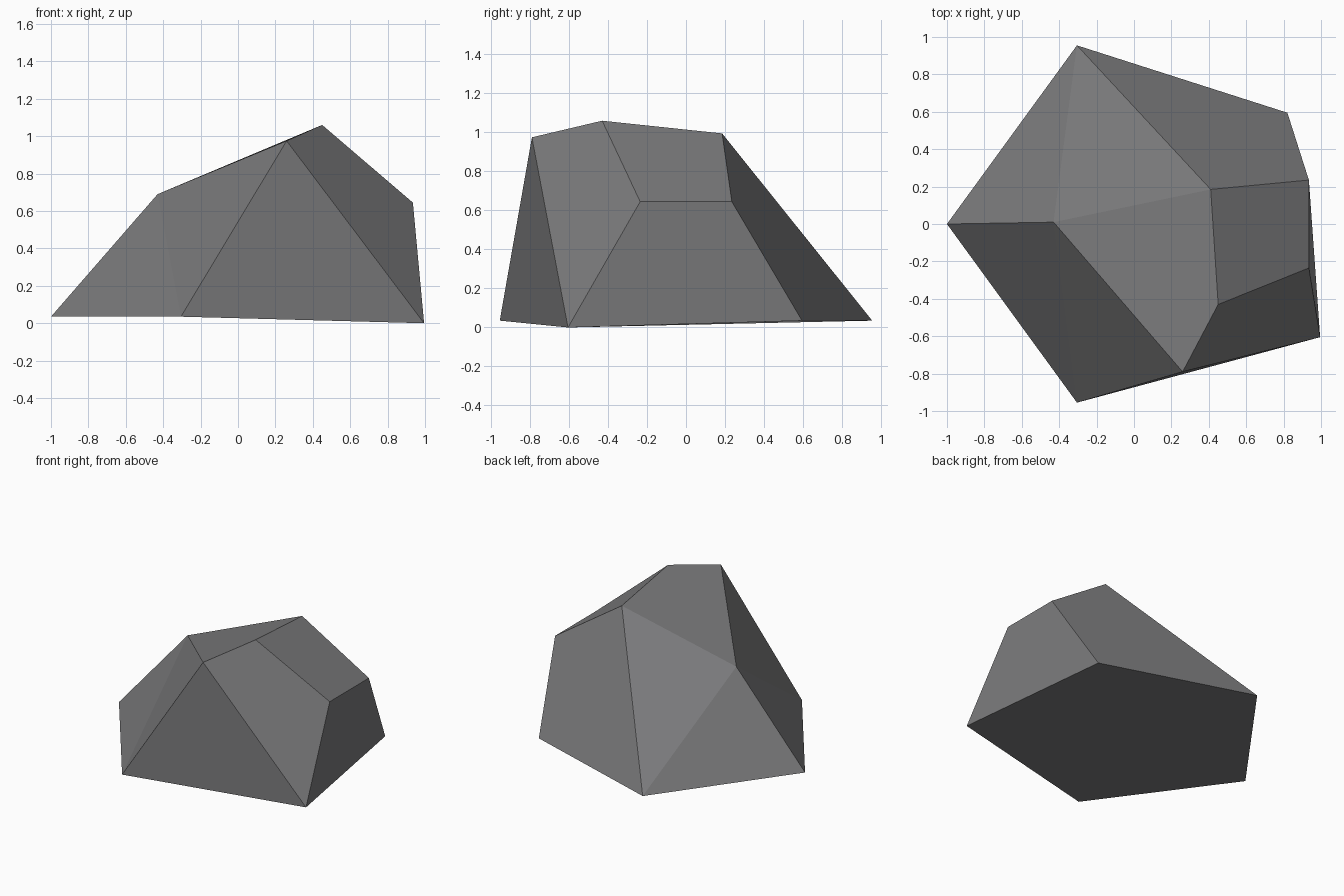
import bpy, bmesh

if "Cube" in bpy.data.objects:
    bpy.data.objects.remove(bpy.data.objects["Cube"])

# Grey stone
stone = bpy.data.materials.new("stone_grey")
stone.diffuse_color = (0.195, 0.195, 0.2, 1)
stone.use_nodes = True
stone.node_tree.nodes["Principled BSDF"].inputs["Base Color"].default_value = stone.diffuse_color

# Corners: a pentagonal foot (0-4), then shoulder and crown (5-10)
corners = [
    (-1.0, 0.0, 0.035), (-0.305, 0.955, 0.035), (0.82, 0.595, 0.035),
    (0.995, -0.605, 0.0), (-0.305, -0.955, 0.035),
    (-0.43, 0.01, 0.69), (0.41, 0.185, 0.995), (0.45, -0.43, 1.06),
    (0.26, -0.79, 0.975), (0.935, 0.235, 0.645), (0.935, -0.235, 0.645),
]
facets = [
    (0, 1, 2, 3, 4),                              # underside
    (0, 4, 5), (4, 8, 5), (4, 3, 8),              # left and front
    (3, 10, 7, 8), (3, 2, 9, 10), (10, 9, 6, 7),  # right
    (2, 1, 6, 9), (1, 0, 5), (1, 5, 6),           # back
    (5, 8, 7, 6),                                 # sloping top
]

# Faceted rock
bm = bmesh.new()
verts = [bm.verts.new(c) for c in corners]
for f in facets:
    bm.faces.new([verts[i] for i in f])
bmesh.ops.recalc_face_normals(bm, faces=bm.faces)
mesh = bpy.data.meshes.new("rock")
bm.to_mesh(mesh)
bm.free()
mesh.materials.append(stone)
bpy.context.collection.objects.link(bpy.data.objects.new("rock", mesh))
